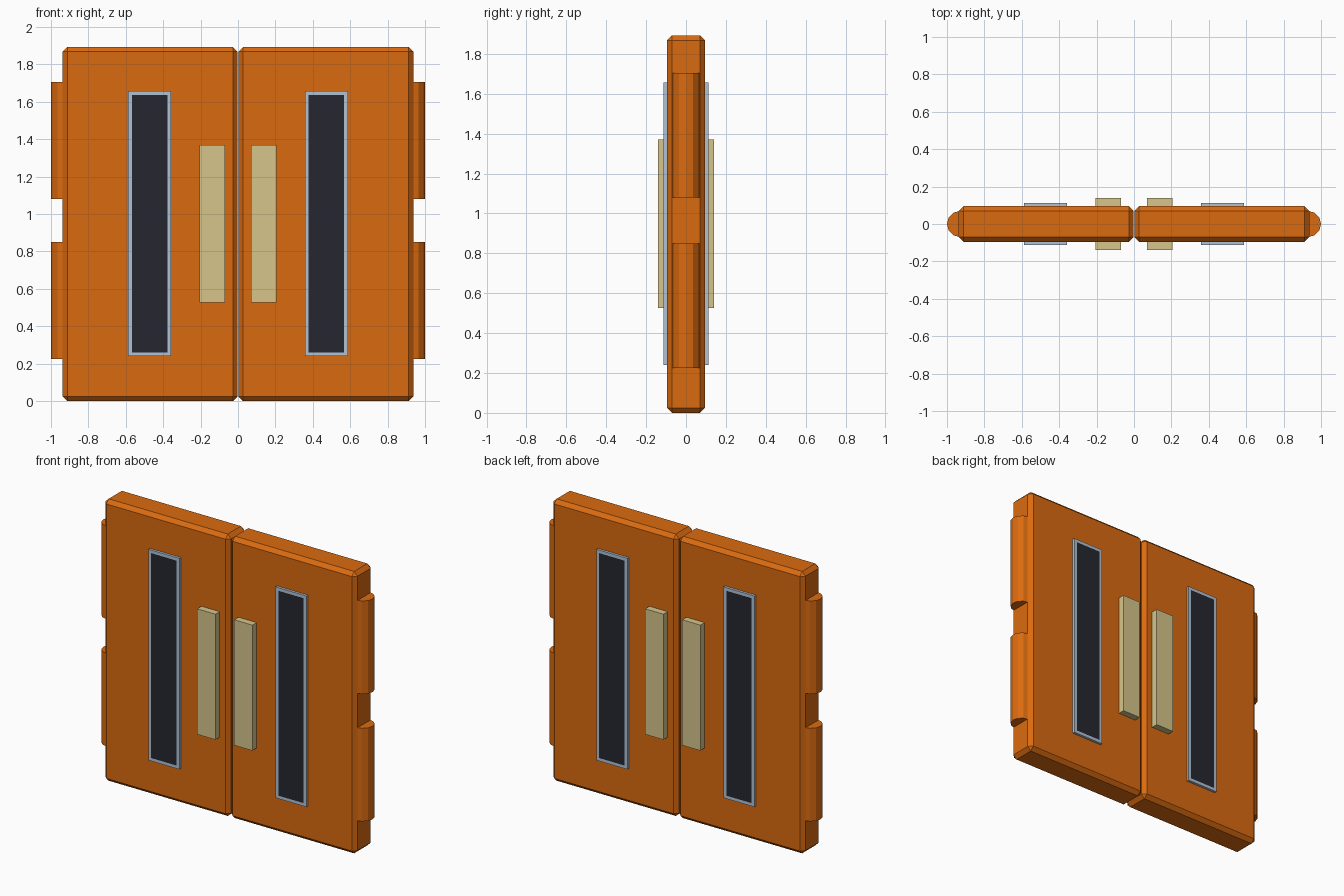
import bpy, bmesh, math
from mathutils import Matrix, Vector

if "Cube" in bpy.data.objects:
    bpy.data.objects.remove(bpy.data.objects["Cube"])


def mat(name, rgb):
    m = bpy.data.materials.new(name)
    m.diffuse_color = (*rgb, 1)
    m.use_nodes = True
    m.node_tree.nodes["Principled BSDF"].inputs["Base Color"].default_value = m.diffuse_color
    return m


ORANGE = mat("orange_paint", (0.70, 0.145, 0.005))
STEEL = mat("pale_steel", (0.43, 0.54, 0.66))
GLASS = mat("dark_glass", (0.019, 0.019, 0.030))
TAN = mat("tan_plate", (0.68, 0.56, 0.26))


def finish(bm, name, mats):
    bmesh.ops.recalc_face_normals(bm, faces=bm.faces)
    me = bpy.data.meshes.new(name)
    bm.to_mesh(me)
    bm.free()
    for m in mats:
        me.materials.append(m)
    ob = bpy.data.objects.new(name, me)
    bpy.context.collection.objects.link(ob)
    return ob


def box(lo, hi):
    lo, hi = Vector(lo), Vector(hi)
    bm = bmesh.new()
    bmesh.ops.create_cube(bm, size=1, matrix=Matrix.Translation((lo + hi) / 2)
                          @ Matrix.Diagonal((*(hi - lo), 1)))
    return bm


def span(s, a, b):
    return sorted((s * a, s * b))


for s, side in ((-1, "left"), (1, "right")):
    # door leaf with chamfered edges
    a, b = span(s, 0.002, 0.937)
    bm = box((a, -0.095, 0), (b, 0.095, 1.893))
    bmesh.ops.bevel(bm, geom=bm.edges[:], offset=0.025, segments=1,
                    affect='EDGES', profile=0.5)
    finish(bm, side + "_door_leaf", [ORANGE])

    # hinge barrels, half sunk in the outer edge
    for z0, z1, level in ((0.225, 0.85, "lower"), (1.08, 1.705, "upper")):
        bm = bmesh.new()
        bmesh.ops.create_cone(bm, cap_ends=True, segments=12, radius1=0.07,
                              radius2=0.07, depth=z1 - z0,
                              matrix=Matrix.Translation((s * 0.93, 0, (z0 + z1) / 2)))
        finish(bm, f"{side}_{level}_hinge", [ORANGE])

    for f, face in ((-1, "front"), (1, "back")):
        # window: steel plate with inset glass face
        a, b = span(s, 0.357, 0.587)
        c, d = span(f, 0.085, 0.112)
        bm = box((a, c, 0.24), (b, d, 1.657))
        bm.normal_update()
        pane = [p for p in bm.faces if p.normal.y * f > 0.9]
        bmesh.ops.inset_region(bm, faces=pane, thickness=0.029, depth=0)
        pane[0].material_index = 1
        finish(bm, f"{side}_{face}_window", [STEEL, GLASS])

        # push plate
        a, b = span(s, 0.07, 0.205)
        c, d = span(f, 0.085, 0.14)
        finish(box((a, c, 0.527), (b, d, 1.37)), f"{side}_{face}_push_plate", [TAN])
